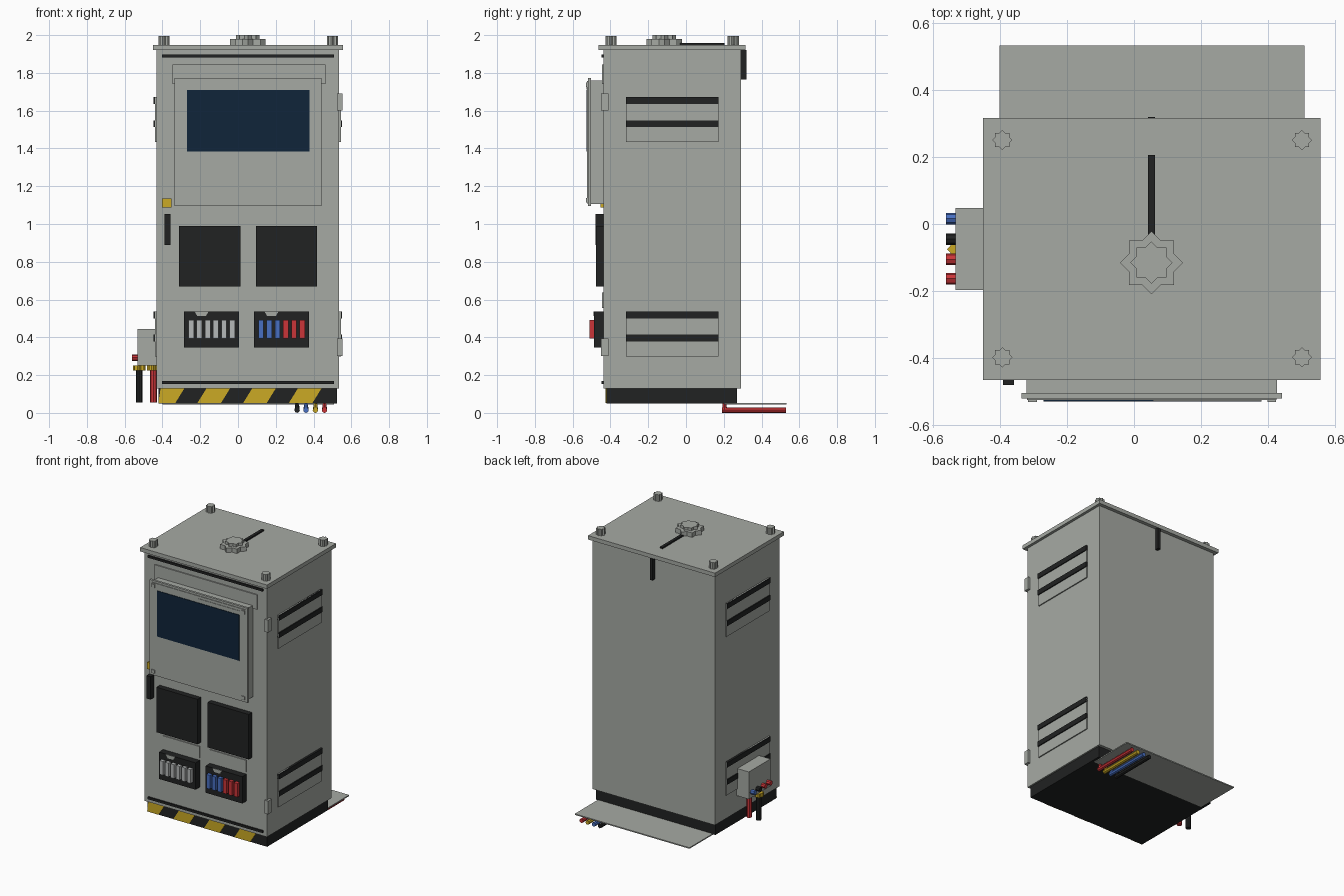
import bpy, bmesh, math
from mathutils import Vector

cube = bpy.data.objects.get("Cube")
if cube:
    bpy.data.objects.remove(cube, do_unlink=True)


def material(name, rgb):
    m = bpy.data.materials.new(name)
    m.use_nodes = True
    m.diffuse_color = (*rgb, 1)
    m.node_tree.nodes["Principled BSDF"].inputs["Base Color"].default_value = (*rgb, 1)
    return m


GREY = material("cabinet grey", (0.38, 0.40, 0.37))
BLACK = material("matte black", (0.015, 0.016, 0.016))
NAVY = material("screen navy", (0.005, 0.018, 0.042))
YELLOW = material("safety yellow", (0.60, 0.40, 0.018))
RED = material("signal red", (0.60, 0.035, 0.04))
BLUE = material("cable blue", (0.065, 0.16, 0.54))
SILVER = material("switch silver", (0.46, 0.48, 0.48))


def finish(name, bm, mat):
    bmesh.ops.recalc_face_normals(bm, faces=bm.faces[:])
    me = bpy.data.meshes.new(name)
    bm.to_mesh(me)
    bm.free()
    me.materials.append(mat)
    ob = bpy.data.objects.new(name, me)
    bpy.context.collection.objects.link(ob)
    return ob


def box(name, x, y, z, mat):
    """Box from three (min, max) ranges."""
    bm = bmesh.new()
    bmesh.ops.create_cube(bm, size=1)
    for v in bm.verts:
        v.co = [(a + b) / 2 + c * (b - a) for (a, b), c in zip((x, y, z), v.co)]
    return finish(name, bm, mat)


def prism(name, pts, push, mat):
    """Flat outline pushed along a vector."""
    bm = bmesh.new()
    face = bm.faces.new([bm.verts.new(p) for p in pts])
    ext = bmesh.ops.extrude_face_region(bm, geom=[face])["geom"]
    bmesh.ops.translate(bm, vec=push, verts=[g for g in ext if isinstance(g, bmesh.types.BMVert)])
    return finish(name, bm, mat)


def star(name, x, y, z0, z1, r, mat):
    """Eight-pointed knob standing on z0."""
    pts = []
    for i in range(16):
        rad = r if i % 2 == 0 else r * 0.765
        a = i * math.pi / 8
        pts.append((x + rad * math.cos(a), y + rad * math.sin(a), z0))
    return prism(name, pts, (0, 0, z1 - z0), mat)


def rod(name, p0, p1, r0, r1, mat, sides=8):
    p0, p1 = Vector(p0), Vector(p1)
    d = p1 - p0
    bm = bmesh.new()
    bmesh.ops.create_cone(bm, cap_ends=True, segments=sides, radius1=r0, radius2=r1, depth=d.length)
    q = d.to_track_quat('Z', 'Y')
    for v in bm.verts:
        v.co = q @ v.co + (p0 + p1) / 2
    return finish(name, bm, mat)


CX = 0.052       # cabinet centre line
FRONT = -0.438   # front face of the cabinet

# Cabinet shell, plinth and roof
box("cabinet_body", (-0.432, 0.536), (FRONT, 0.29), (0.13, 1.925), GREY)
box("plinth", (-0.422, 0.525), (-0.42, 0.27), (0.05, 0.13), BLACK)
box("roof", (-0.45, 0.555), (-0.464, 0.315), (1.92, 1.948), GREY)

# Roof bolts, antenna and its cable
for i, x in enumerate((-0.392, 0.5)):
    for j, y in enumerate((-0.397, 0.25)):
        star(f"roof_bolt_{i}_{j}", x, y, 1.948, 1.995, 0.03, GREY)
star("antenna_base", CX, -0.115, 1.948, 1.98, 0.094, GREY)
star("antenna_cap", CX, -0.115, 1.98, 2.0, 0.063, GREY)
box("roof_cable", (0.042, 0.063), (-0.04, 0.205), (1.945, 1.958), BLACK)
box("rear_cable", (0.042, 0.063), (0.288, 0.319), (1.765, 1.92), BLACK)

# Hazard stripes across the plinth
lo, hi = -0.422, 0.525
for i in range(4):
    s = -0.41 + i * 0.242
    xs = [max(lo, min(hi, v)) for v in (s, s + 0.125, s + 0.078, s - 0.047)]
    pts = [(x, -0.421, z) for x, z in zip(xs, (0.128, 0.128, 0.052, 0.052))]
    prism(f"hazard_stripe_{i}", pts, (0, -0.004, 0), YELLOW)

# Door seals and header plate
for n, z in (("top", 1.89), ("bottom", 0.162)):
    box(f"door_seal_{n}", (-0.402, 0.508), (-0.448, FRONT + 0.01), (z - 0.008, z + 0.008), BLACK)
box("header_plate", (-0.348, 0.463), (-0.446, FRONT + 0.01), (1.74, 1.845), GREY)

# Display housing with frame, screen, label and corner screws
box("display_housing", (-0.32, 0.426), (-0.506, FRONT + 0.01), (1.105, 1.76), GREY)
box("display_frame", (-0.335, 0.441), (-0.52, -0.504), (1.095, 1.772), GREY)
box("display_panel", (-0.318, 0.425), (-0.524, -0.519), (1.108, 1.758), GREY)
box("screen", (-0.27, 0.379), (-0.528, -0.52), (1.383, 1.71), NAVY)
box("display_label", (0.056, 0.379), (-0.527, -0.52), (1.713, 1.74), GREY)
for i, x in enumerate((-0.302, 0.41)):
    for j, z in enumerate((1.125, 1.738)):
        box(f"frame_screw_{i}_{j}", (x - 0.013, x + 0.013), (-0.53, -0.52), (z - 0.012, z + 0.012), GREY)

# Lock and door handle
box("lock", (-0.402, -0.352), (-0.452, FRONT + 0.01), (1.087, 1.135), YELLOW)
box("door_handle", (-0.39, -0.357), (-0.479, FRONT + 0.01), (0.89, 1.053), BLACK)

# Two fan covers, label plates and switch banks
banks = (("right", -0.312, -0.285, (SILVER,) * 6),
         ("left", 0.094, 0.085, (BLUE,) * 3 + (RED,) * 3))
for side, fx, bx, colours in banks:
    box(f"fan_cover_{side}", (fx, fx + 0.325), (-0.477, FRONT + 0.01), (0.668, 0.99), BLACK)
    box(f"label_plate_{side}", (bx, bx + 0.29), (-0.445, FRONT + 0.01), (0.555, 0.638), GREY)
    box(f"switch_box_{side}", (bx, bx + 0.29), (-0.487, FRONT + 0.01), (0.345, 0.537), BLACK)
    tab = [(bx + 0.055, 0.537), (bx + 0.13, 0.537), (bx + 0.115, 0.512), (bx + 0.07, 0.512)]
    prism(f"switch_tab_{side}", [(x, -0.486, z) for x, z in tab], (0, -0.003, 0), GREY)
    for i, mat in enumerate(colours):
        x = bx + 0.037 + i * 0.0436
        box(f"switch_{side}_{i}", (x - 0.014, x + 0.014), (-0.512, -0.485), (0.393, 0.492), mat)

# Hinges
for n, z0, z1 in (("upper", 1.6, 1.69), ("lower", 0.3, 0.395)):
    box(f"hinge_{n}", (0.525, 0.553), (-0.449, -0.409), (z0, z1), GREY)

# Louvre vents on both sides
for side, s in (("left", 1), ("right", -1)):
    for n, top in (("upper", 1.672), ("lower", 0.537)):
        def span(depth):
            return tuple(sorted((CX + s * 0.47, CX + s * (0.484 + depth))))
        box(f"vent_panel_{n}_{side}", span(0.008), (-0.318, 0.171), (top - 0.238, top), GREY)
        for i, drop in enumerate((0, 0.123)):
            box(f"vent_slot_{n}_{side}_{i}", span(0.015), (-0.318, 0.171),
                (top - drop - 0.036, top - drop), BLACK)

# Junction box with sockets, glands and hanging cables
box("junction_box", (-0.531, -0.425), (-0.197, 0.048), (0.25, 0.445), GREY)
for i, (y, mat) in enumerate(((0.016, BLUE), (-0.045, BLACK), (-0.105, RED), (-0.163, RED))):
    rod(f"socket_{i}", (-0.525, y, 0.292), (-0.56, y, 0.292), 0.017, 0.017, mat)
for n, x, mat in (("outer", -0.523, BLACK), ("inner", -0.448, RED)):
    star(f"gland_{n}", x, -0.075, 0.225, 0.252, 0.034, YELLOW)
    rod(f"hanging_cable_{n}", (x, -0.075, 0.055), (x, -0.075, 0.23), 0.018, 0.018, mat)

# Rear ground plate with cables running beneath it
box("rear_plate", (-0.4, 0.508), (0.2, 0.532), (0.045, 0.053), GREY)
for i, (x, mat) in enumerate(((0.313, BLACK), (0.36, BLUE), (0.41, YELLOW), (0.458, RED))):
    rod(f"ground_cable_{i}", (x, 0.19, 0.0145), (x, 0.53, 0.0145), 0.0145, 0.0145, mat)
    rod(f"ground_cable_riser_{i}", (x, 0.204, 0.012), (x, 0.204, 0.055), 0.014, 0.009, mat)
